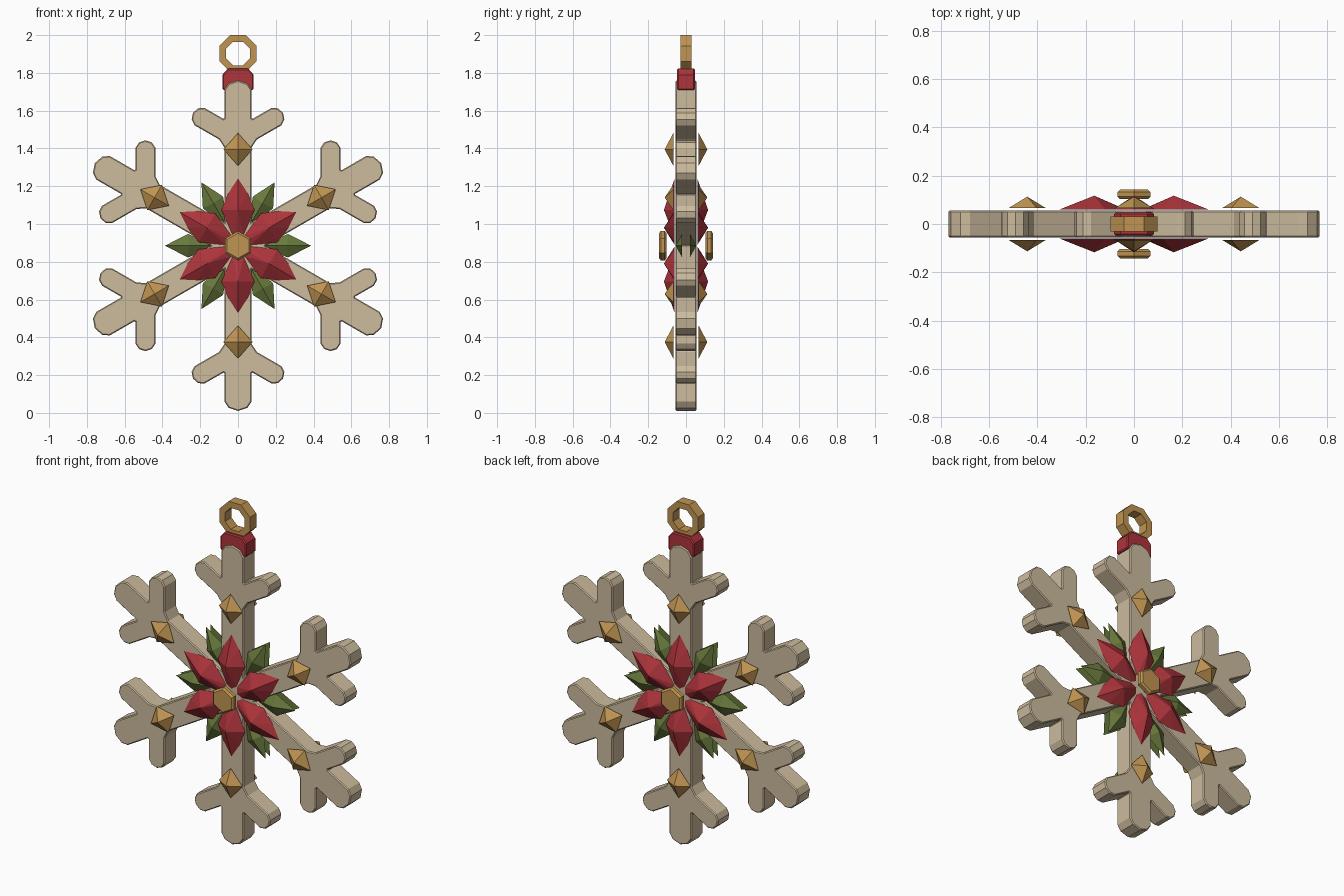
import bpy, bmesh
from math import sin, cos, pi, radians
from mathutils import Vector

cube = bpy.data.objects.get("Cube")
if cube:
    bpy.data.objects.remove(cube)

CENTER = 0.885
SIXTH = pi / 3


def material(name, rgb):
    m = bpy.data.materials.new(name)
    m.use_nodes = True
    m.diffuse_color = (*rgb, 1)
    bsdf = next(n for n in m.node_tree.nodes if n.type == 'BSDF_PRINCIPLED')
    bsdf.inputs["Base Color"].default_value = (*rgb, 1)
    return m


cream = material("warm cream", (0.61, 0.50, 0.34))
red = material("deep red", (0.42, 0.035, 0.045))
gold = material("antique gold", (0.53, 0.30, 0.085))
green = material("leaf green", (0.14, 0.19, 0.045))


def finish(bm, name, mat, bevel=0):
    bmesh.ops.recalc_face_normals(bm, faces=bm.faces[:])
    mesh = bpy.data.meshes.new(name)
    bm.to_mesh(mesh)
    bm.free()
    mesh.materials.append(mat)
    ob = bpy.data.objects.new(name, mesh)
    bpy.context.collection.objects.link(ob)
    if bevel:
        mod = ob.modifiers.new("chamfer", 'BEVEL')
        mod.width = bevel
        mod.segments = 1
        mod.limit_method = 'ANGLE'
        mod.angle_limit = radians(75)
    return ob


def spin(across, along, angle, y):
    """Turn a point of the upward arm by an angle round the centre."""
    return Vector((across * cos(angle) + along * sin(angle), y,
                   CENTER + along * cos(angle) - across * sin(angle)))


def prism(name, outline, y0, y1, mat, bevel=0):
    """Extrude an (x, z) outline from y0 to y1."""
    bm = bmesh.new()
    face = bm.faces.new([bm.verts.new((x, y0, z)) for x, z in outline])
    moved = bmesh.ops.extrude_face_region(bm, geom=[face])["geom"]
    bmesh.ops.translate(bm, vec=(0, y1 - y0, 0),
                        verts=[v for v in moved if isinstance(v, bmesh.types.BMVert)])
    # extrusion keeps the first face as the far cap
    return finish(bm, name, mat, bevel)


def facets(name, half, ridge, base, angle, side, mat):
    """Flat-backed gem: half outline mirrored, rising to ridge (along, height)."""
    outline = half + [(-x, r) for x, r in reversed(half) if x > 0]
    bm = bmesh.new()
    rim = [bm.verts.new(spin(x, r, angle, side * base)) for x, r in outline]
    apex = bm.verts.new(spin(0, ridge[0], angle, side * ridge[1]))
    bm.faces.new(rim)
    for a, b in zip(rim, rim[1:] + rim[:1]):
        bm.faces.new((a, b, apex))
    return finish(bm, name, mat)


# Snowflake: one half arm with its side branch, mirrored and repeated six times
def branch(t, w):
    return (t * sin(SIXTH) - w * cos(SIXTH), 0.566 + t * cos(SIXTH) + w * sin(SIXTH))


half_arm = [(0.072, 0.125), (0.072, 0.52), branch(0.085, -0.053),
            branch(0.235, -0.053), branch(0.264, -0.034), branch(0.275, 0),
            branch(0.264, 0.034), branch(0.235, 0.053), branch(0.12, 0.053),
            (0.072, 0.675), (0.072, 0.825), (0.05, 0.858)]
arm = [(-x, r) for x, r in half_arm[1:]] + [(0, 0.875)] + half_arm[::-1]
flake = []
for k in range(6):
    for x, r in arm:
        p = spin(x, r, k * SIXTH, 0)
        flake.append((p.x, p.z))
prism("snowflake", flake, -0.055, 0.055, cream, 0.02)

# Petals, leaves, studs and buttons on both faces
petal = [(0, 0.04), (0.03, 0.06), (0.088, 0.19), (0.05, 0.28), (0, 0.356)]
leaf = [(0, 0.1), (0.062, 0.265), (0, 0.387)]
stud = [(0, 0.423), (0.077, 0.51), (0, 0.597)]
for side, label in ((-1, "front"), (1, "back")):
    for k in range(6):
        a = k * SIXTH
        facets(f"{label}_petal_{k + 1}", petal, (0.19, 0.117), 0.06, a, side, red)
        facets(f"{label}_leaf_{k + 1}", leaf, (0.26, 0.055), 0.02, a + SIXTH / 2, side, green)
        facets(f"{label}_stud_{k + 1}", stud, (0.51, 0.113), 0.067, a, side, gold)
    hexagon = [(0.078 * sin(k * SIXTH), CENTER + 0.078 * cos(k * SIXTH)) for k in range(6)]
    prism(f"{label}_button", hexagon, side * 0.103, side * 0.143, gold, 0.01)

# Hanger cap with clipped top corners
cap = [(-0.083, 1.71), (0.083, 1.71), (0.083, 1.79), (0.055, 1.822),
       (-0.055, 1.822), (-0.083, 1.79)]
prism("hanger_cap", cap, -0.047, 0.047, red, 0.006)

# Octagonal hanging ring
bm = bmesh.new()
loops = []
for k in range(8):
    a = (k + 0.5) * pi / 4
    loops.append([bm.verts.new((r * sin(a), y, 1.902 + r * cos(a)))
                  for r, y in ((0.106, -0.03), (0.106, 0.03), (0.068, 0.03), (0.068, -0.03))])
for k in range(8):
    here, there = loops[k], loops[(k + 1) % 8]
    for j in range(4):
        bm.faces.new((here[j], here[(j + 1) % 4], there[(j + 1) % 4], there[j]))
finish(bm, "hanging_ring", gold)
